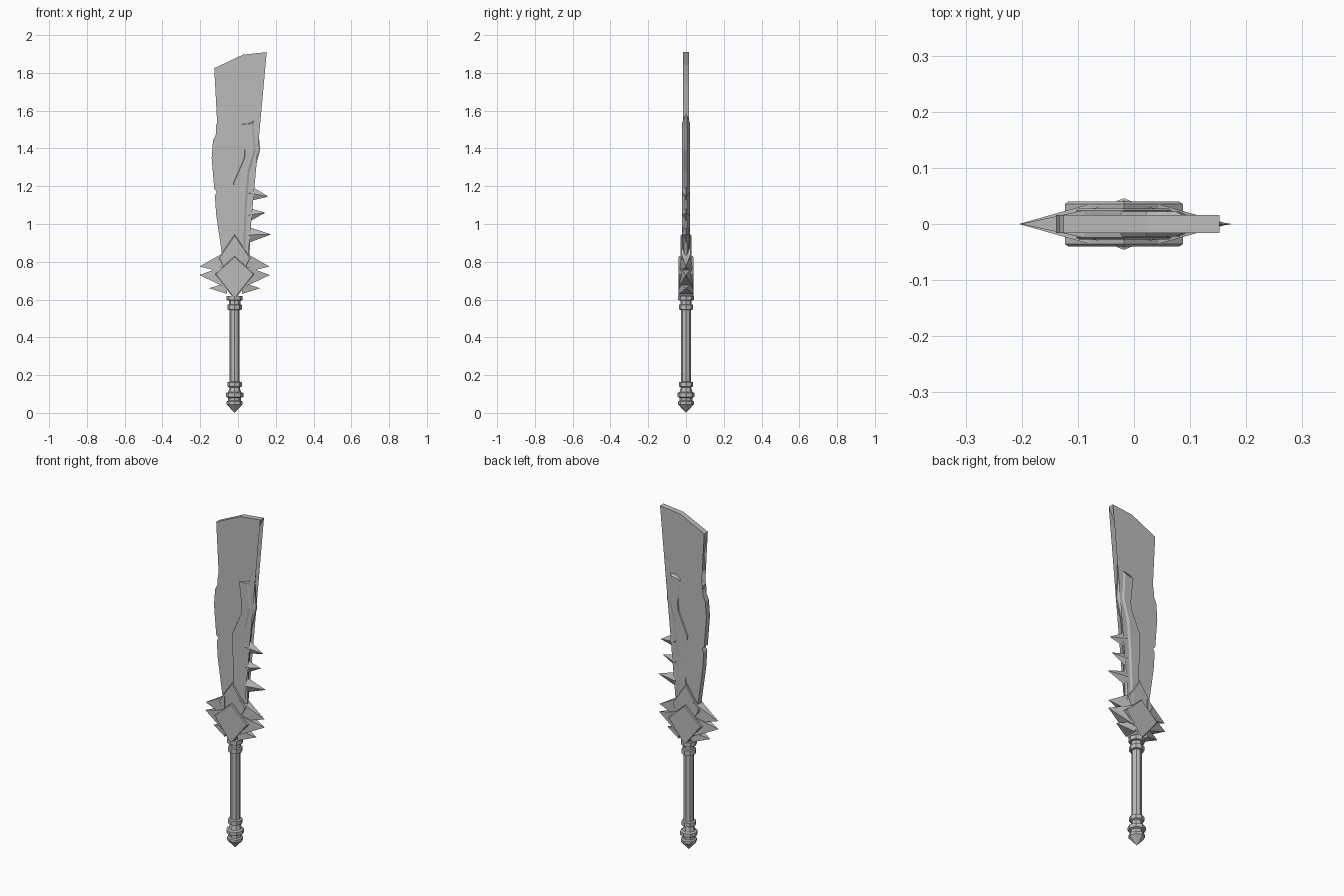
import bpy, bmesh, math

if "Cube" in bpy.data.objects:
    bpy.data.objects.remove(bpy.data.objects["Cube"])

steel = bpy.data.materials.new("grey steel")
steel.use_nodes = True
grey = (0.5, 0.5, 0.5, 1)
steel.diffuse_color = grey
steel.node_tree.nodes["Principled BSDF"].inputs["Base Color"].default_value = grey

AXIS = -0.018  # centre line of the hilt


def finish(name, bm):
    bmesh.ops.recalc_face_normals(bm, faces=bm.faces)
    mesh = bpy.data.meshes.new(name)
    bm.to_mesh(mesh)
    bm.free()
    mesh.materials.append(steel)
    obj = bpy.data.objects.new(name, mesh)
    bpy.context.collection.objects.link(obj)
    return obj


def plate(name, outline, inset, face_y, edge_y):
    """Upright plate whose rim slopes from the inset faces to a thinner edge."""
    bm = bmesh.new()
    inner = [inset(x, z) for x, z in outline]
    rings = []
    for points, y in ((inner, -face_y), (outline, -edge_y), (outline, edge_y), (inner, face_y)):
        if rings and y == edge_y == 0:
            rings.append(rings[-1])  # sharp edge shares one ring
        else:
            rings.append([bm.verts.new((x, y, z)) for x, z in points])
    for a, b in zip(rings, rings[1:]):
        if a is not b:
            for i in range(len(a)):
                j = (i + 1) % len(a)
                bm.faces.new((a[i], a[j], b[j], b[i]))
    caps = [bm.faces.new(rings[0]), bm.faces.new(rings[-1])]
    bmesh.ops.triangulate(bm, faces=caps)
    return finish(name, bm)


def spike(name, x, low, high, half_y, tip):
    """Four-sided spike with a diamond base."""
    bm = bmesh.new()
    mid = (low + high) / 2
    base = [bm.verts.new(p) for p in
            ((x, 0, low), (x, half_y, mid), (x, 0, high), (x, -half_y, mid))]
    point = bm.verts.new((tip[0], 0, tip[1]))
    bm.faces.new(base)
    for i in range(4):
        bm.faces.new((base[i], base[(i + 1) % 4], point))
    return finish(name, bm)


def wing(name, x, low, high, half_y, tip):
    """Guard prong with a square base and a sharp point, one on each side."""
    for side, label in ((1, "left"), (-1, "right")):
        bm = bmesh.new()
        base = [bm.verts.new((AXIS + side * x, y, z)) for y, z in
                ((-half_y, low), (half_y, low), (half_y, high), (-half_y, high))]
        point = bm.verts.new((AXIS + side * tip[0], 0, tip[1]))
        bm.faces.new(base)
        for i in range(4):
            bm.faces.new((base[i], base[(i + 1) % 4], point))
        finish(label + "_" + name, bm)


# Blade with a nicked cutting edge on the right and a swept tip
blade = [
    (.2, 2), (.035, 1.975), (-.185, 1.845), (-.15, 1.69), (-.165, 1.61),
    (-.13, 1.595), (-.11, 1.545), (-.17, 1.527), (-.155, 1.5), (-.195, 1.44),
    (-.205, 1.35), (-.185, 1.185), (-.165, 1.17), (-.18, 1.15), (-.17, 1.05),
    (-.125, .84), (-.1, .74), (.06, .74), (.06, 1.2), (.095, 1.58),
    (.125, 1.74), (.155, 1.87)]
plate("blade", blade,
      lambda x, z: (x * (.76 if x > 0 else .68), z - max(0, z - 1.8) * .45), .016, 0)

# Armoured spine along the back of the blade
left_line = [(.015, 1.53), (.037, 1.485), (.027, 1.35), (-.03, 1.22),
             (0, 1.085), (-.02, .94), (-.03, .8)]
right_line = [(.06, .8), (.065, .95), (.07, 1.1), (.085, 1.275),
              (.117, 1.39), (.105, 1.53), (.11, 1.58)]
spine_left = set(left_line)
plate("spine", left_line + right_line,
      lambda x, z: (x + .008, z - .004) if (x, z) in spine_left
      else (x - .035, z - max(0, z - 1.5) * .6), .022, .004)

# Spikes on the spine
for i, (low, high, tip) in enumerate((
        (1.12, 1.21, (.16, 1.145)),
        (1.01, 1.085, (.145, 1.06)),
        (.9, .985, (.175, .945)))):
    spike("spine_spike_" + str(i + 1), .055, low, high, .02, tip)


# Guard: two stacked diamond plates with pointed prongs
def diamond(name, top, corner, bottom, half_y):
    w, z = corner
    outline = [(AXIS, top), (AXIS - w, z), (AXIS, bottom), (AXIS + w, z)]
    plate(name, outline,
          lambda px, pz: (AXIS + (px - AXIS) * .94, z + (pz - z) * .94),
          half_y, half_y - .004)


diamond("upper_guard", .945, (.085, .82), .64, .028)
diamond("lower_guard", .83, (.105, .735), .6, .04)
wing("upper_prong", .045, .74, .855, .03, (.185, .775))
wing("middle_prong", .06, .67, .775, .036, (.187, .73))
wing("lower_prong", .04, .63, .69, .036, (.135, .66))

# Hilt: eight-sided grip, collars and pointed pommel turned from one profile
profile = [
    (0, 0), (.042, .045), (.042, .06), (.034, .065), (.034, .08), (.046, .085),
    (.046, .105), (.034, .11), (.027, .135), (.038, .14), (.038, .162),
    (.027, .165), (.027, .545), (.038, .547), (.038, .572), (.03, .575),
    (.03, .595), (.042, .597), (.042, .62), (0, .62)]
bm = bmesh.new()
verts = [bm.verts.new((r, 0, z)) for r, z in profile]
edges = [bm.edges.new(pair) for pair in zip(verts, verts[1:])]
bmesh.ops.spin(bm, geom=verts + edges, cent=(0, 0, 0), axis=(0, 0, 1),
               angle=math.tau, steps=8, use_duplicate=False)
bmesh.ops.remove_doubles(bm, verts=bm.verts, dist=.0005)
hilt = finish("hilt", bm)
hilt.location.x = AXIS
